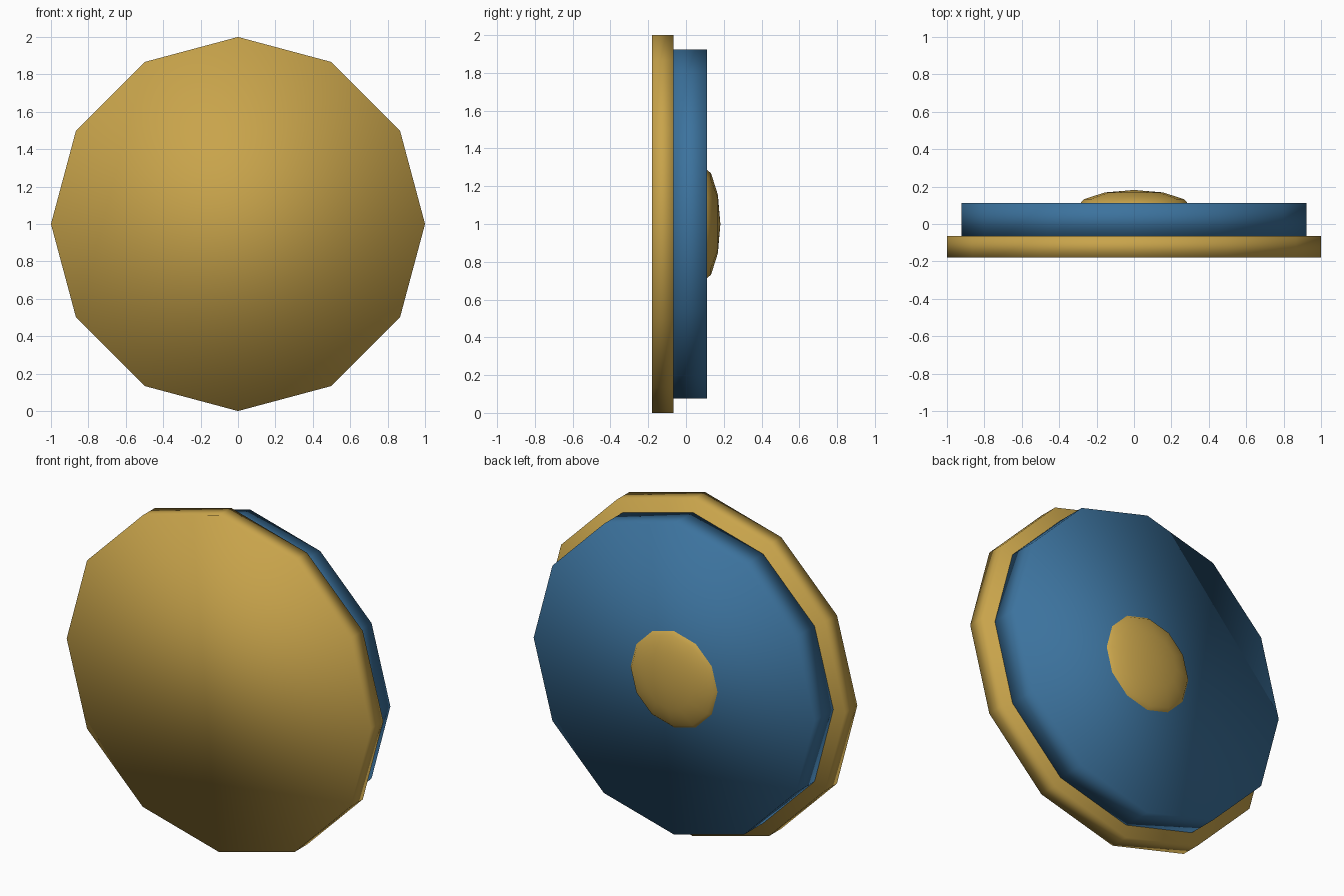
import bpy
from math import pi

if "Cube" in bpy.data.objects:
    bpy.data.objects.remove(bpy.data.objects["Cube"])


def colour(name, rgb):
    m = bpy.data.materials.new(name)
    m.diffuse_color = (*rgb, 1)
    m.use_nodes = True
    m.node_tree.nodes["Principled BSDF"].inputs["Base Color"].default_value = m.diffuse_color
    return m


gold = colour("gold", (0.58, 0.37, 0.07))
blue = colour("blue", (0.045, 0.17, 0.34))


def finish(name, mat):
    ob = bpy.context.object
    ob.name = name
    ob.data.materials.append(mat)
    bpy.ops.object.shade_smooth()
    return ob


def disc(name, radius, y0, y1, mat):
    bpy.ops.mesh.primitive_cylinder_add(
        vertices=12, radius=radius, depth=y1 - y0,
        location=(0, (y0 + y1) / 2, 1), rotation=(pi / 2, 0, 0))
    return finish(name, mat)


# Twelve-sided shield: wide front plate with a smaller plate behind
disc("rim_plate", 1.0, -0.18, -0.065, gold)
disc("inner_plate", 0.923, -0.065, 0.112, blue)

# Flattened round boss sunk into the inner plate
bpy.ops.mesh.primitive_uv_sphere_add(
    segments=12, ring_count=6, radius=1,
    location=(0, 0.083, 1), rotation=(pi / 2, 0, 0))
bpy.context.object.scale = (0.31, 0.31, 0.099)
finish("boss", gold)
